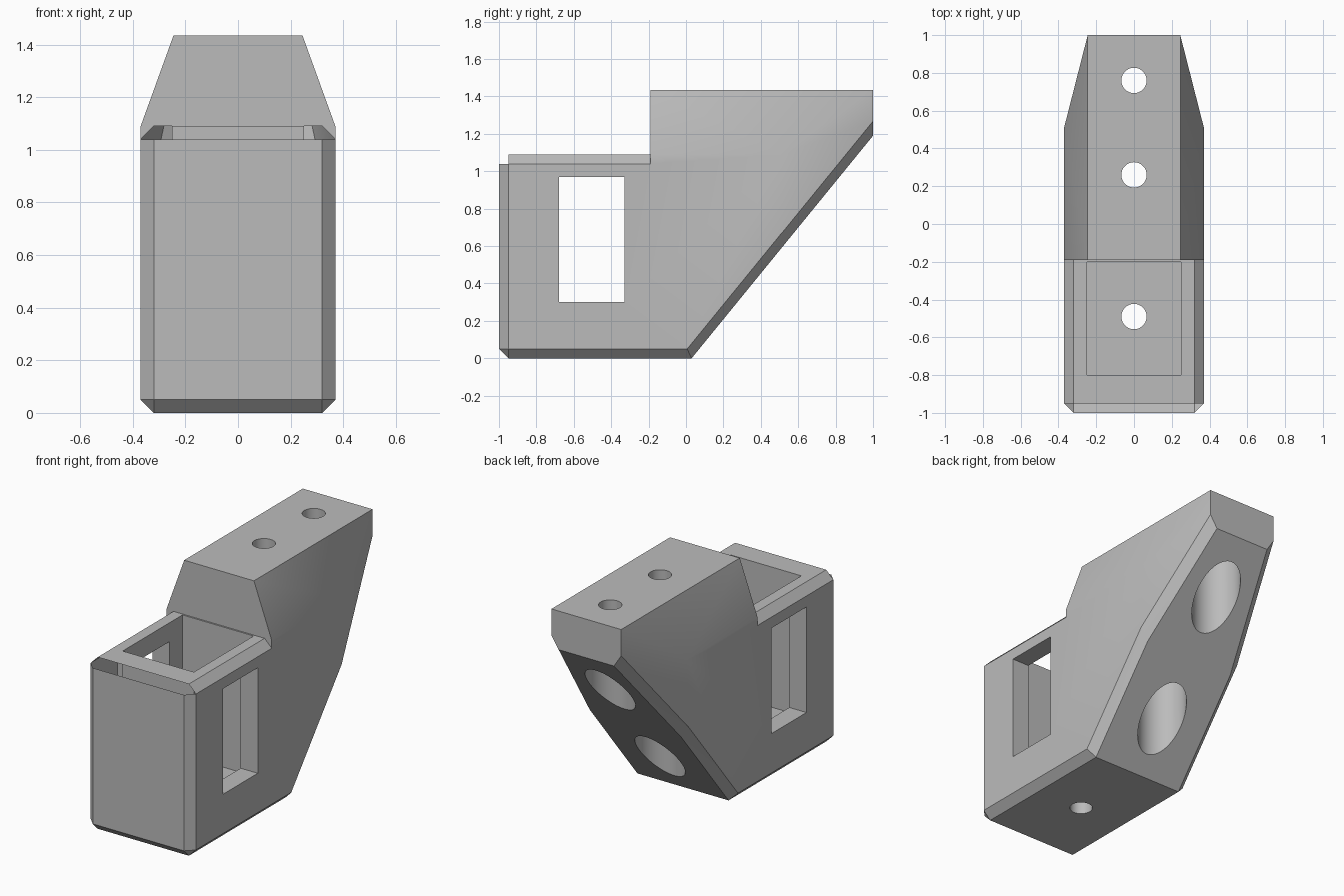
import bpy, bmesh
from math import radians
from mathutils import Vector

if "Cube" in bpy.data.objects:
    bpy.data.objects.remove(bpy.data.objects["Cube"])

HALF, TOP, STEP_Z, STEP_Y = 0.37, 1.435, 1.09, -0.19
C = 0.05            # chamfer size


def plane(normal, point):
    n = Vector(normal).normalized()
    return n, n.dot(Vector(point))


def chamfer(a, b):
    """Plane cutting the edge of two planes, set back by C on each."""
    return a[0] + b[0], a[1] + b[1] - C * a[0].cross(b[0]).length


def cut(bm, n, c):
    """Keep the solid behind a plane and close the opening."""
    geom = bm.verts[:] + bm.edges[:] + bm.faces[:]
    res = bmesh.ops.bisect_plane(bm, geom=geom, dist=1e-5, plane_co=n * (c / n.length_squared),
                                 plane_no=n, clear_outer=True)
    edges = [e for e in res["geom_cut"] if isinstance(e, bmesh.types.BMEdge) and e.is_boundary]
    if edges:
        bmesh.ops.edgeloop_fill(bm, edges=edges)


def make_object(name, bm):
    bmesh.ops.recalc_face_normals(bm, faces=bm.faces[:])
    mesh = bpy.data.meshes.new(name)
    bm.to_mesh(mesh)
    bm.free()
    obj = bpy.data.objects.new(name, mesh)
    bpy.context.collection.objects.link(obj)
    return obj


# Bracket body: a block trimmed by planes
bm = bmesh.new()
bmesh.ops.create_cube(bm, size=1)
for v in bm.verts:
    v.co = Vector((v.co.x * 2 * HALF, v.co.y * 2, (v.co.z + 0.5) * TOP))
bottom = plane((0, 0, -1), (0, 0, 0))
front = plane((0, -1, 0), (0, -1, 0))
slope = plane((0, 1.19, -0.97), (0, 0.03, 0))
cuts = [slope, chamfer(bottom, front)]
for s in (-1, 1):
    side = plane((s, 0, 0), (s * HALF, 0, 0))
    upper_taper = plane((s * 0.345, 0, 0.125), (s * HALF, 0, STEP_Z))
    rear_taper = plane((s * 0.49, 0.125, 0), (s * HALF, 0.51, 0))
    corner = (side[0] + front[0] + bottom[0], side[1] + front[1] + bottom[1] - 2 * C)
    cuts += [upper_taper, rear_taper, chamfer(side, front), chamfer(side, bottom),
             chamfer(side, slope), chamfer(rear_taper, slope), corner]
for n, c in cuts:
    cut(bm, n, c)
body = make_object("bracket_body", bm)
bpy.context.view_layer.objects.active = body


def subtract(cutter):
    cutter.hide_render = True
    mod = body.modifiers.new("cut", "BOOLEAN")
    mod.operation, mod.solver, mod.object = "DIFFERENCE", "EXACT", cutter
    bpy.context.view_layer.objects.active = body
    bpy.ops.object.modifier_apply(modifier=mod.name)
    bpy.data.objects.remove(cutter)


def box(lo, hi):
    lo, hi = Vector(lo), Vector(hi)
    bpy.ops.mesh.primitive_cube_add(size=1, location=(lo + hi) / 2)
    obj = bpy.context.object
    obj.scale = hi - lo
    bpy.context.view_layer.update()
    subtract(obj)


def hole(y, radius, z0, z1):
    bpy.ops.mesh.primitive_cylinder_add(vertices=64, radius=radius, depth=z1 - z0,
                                        location=(0, y, (z0 + z1) / 2))
    subtract(bpy.context.object)


def slab(normal, point):
    """Trim everything just beyond a plane."""
    n = Vector(normal).normalized()
    bpy.ops.mesh.primitive_cube_add(size=1, location=Vector(point) + n * 0.1)
    obj = bpy.context.object
    obj.scale = (1, 1, 0.2)
    obj.rotation_euler = n.to_track_quat("Z", "Y").to_euler()
    bpy.context.view_layer.update()
    subtract(obj)


# Lowered front with chamfered side rims
inner = HALF - C
profile = [(-0.5, 1.6), (0.5, 1.6), (0.5, STEP_Z - 0.18), (inner, STEP_Z),
           (-inner, STEP_Z), (-0.5, STEP_Z - 0.18)]
bm = bmesh.new()
face = bm.faces.new([bm.verts.new((x, -1.2, z)) for x, z in profile])
ext = bmesh.ops.extrude_face_region(bm, geom=[face])
for v in ext["geom"]:
    if isinstance(v, bmesh.types.BMVert):
        v.co.y = STEP_Y
subtract(make_object("step_cutter", bm))

# Front rim chamfer and its corners
slab((0, -1, 1), (0, -1 + C / 2, STEP_Z - C / 2))
for s in (-1, 1):
    slab((s, -1, 1), (s * inner, -1, STEP_Z - C))

# Pocket, side windows and bolt holes
box((-0.25, -0.8, 0.2), (0.25, -0.2, 1.3))
box((-0.6, -0.68, 0.3), (0.6, -0.33, 0.97))
hole(-0.49, 0.067, -0.1, 0.4)
for y in (0.26, 0.76):
    hole(y, 0.145, -0.1, 1.235)
    hole(y, 0.067, 1.1, 1.6)

# Material and shading
grey = bpy.data.materials.new("plain grey")
grey.use_nodes = True
colour = (0.5, 0.5, 0.5, 1)
grey.diffuse_color = colour
grey.node_tree.nodes["Principled BSDF"].inputs["Base Color"].default_value = colour
body.data.materials.clear()
body.data.materials.append(grey)
bpy.ops.object.select_all(action="DESELECT")
body.select_set(True)
bpy.context.view_layer.objects.active = body
bpy.ops.object.shade_smooth_by_angle(angle=radians(30))
